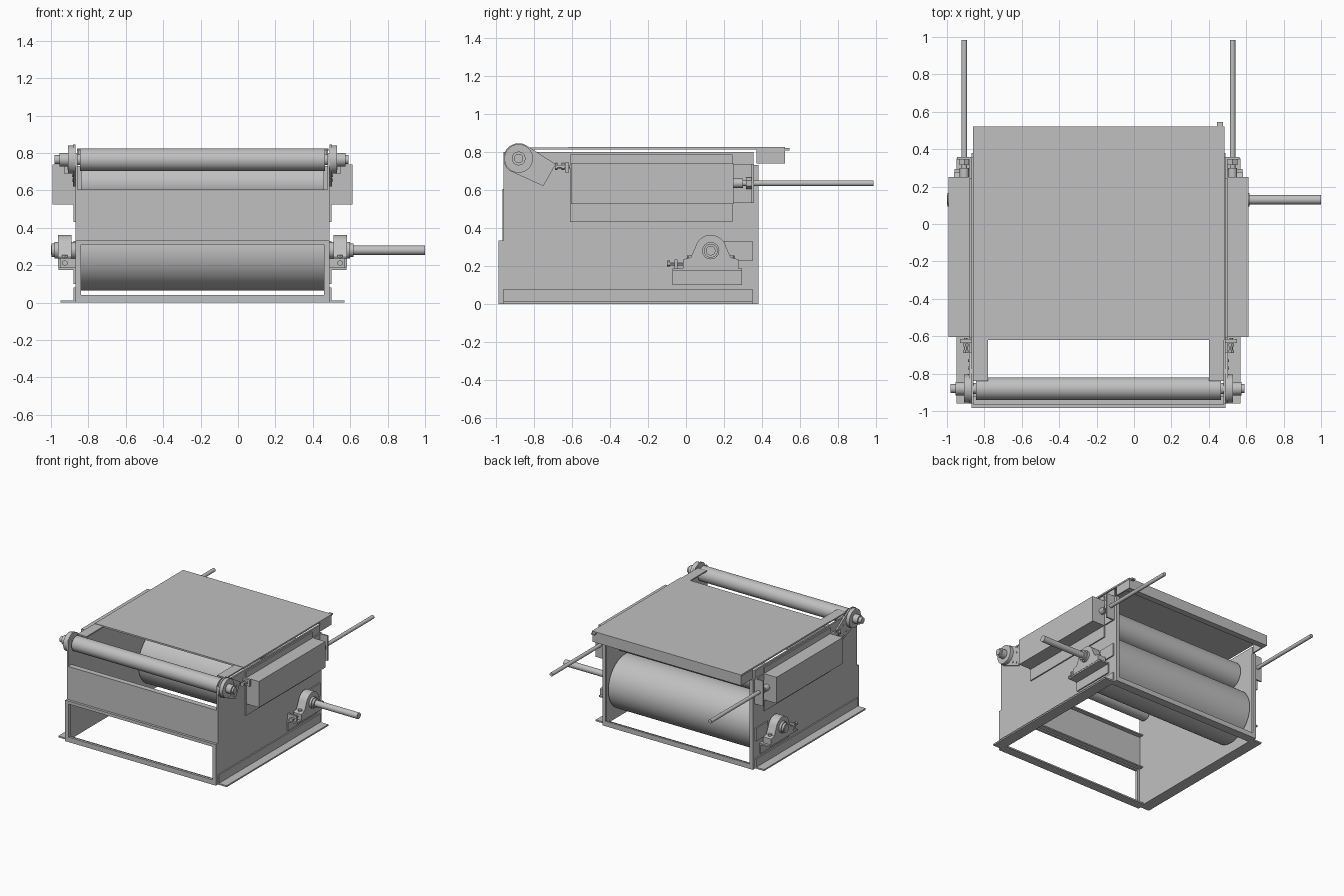
import bpy, bmesh, math
from mathutils import Matrix, Vector

cube = bpy.data.objects.get("Cube")
if cube:
    bpy.data.objects.remove(cube)

steel = bpy.data.materials.new("grey_steel")
GREY = (0.53, 0.53, 0.53, 1)
steel.diffuse_color = GREY
steel.use_nodes = True
steel.node_tree.nodes["Principled BSDF"].inputs["Base Color"].default_value = GREY

MID = -0.19  # centre plane of the frame
SIDES = (("right", -1), ("left", 1))


def finish(name, bm, smooth=False):
    bmesh.ops.recalc_face_normals(bm, faces=bm.faces)
    mesh = bpy.data.meshes.new(name)
    bm.to_mesh(mesh)
    bm.free()
    mesh.materials.append(steel)
    if smooth:
        mesh.shade_smooth()
        mesh.set_sharp_from_angle(angle=math.radians(30))
    obj = bpy.data.objects.new(name, mesh)
    bpy.context.collection.objects.link(obj)
    return obj


def box(name, x, y, z):
    bm = bmesh.new()
    size = [abs(r[1] - r[0]) for r in (x, y, z)]
    mid = Vector([(r[0] + r[1]) / 2 for r in (x, y, z)])
    bmesh.ops.create_cube(bm, size=1, matrix=Matrix.Translation(mid) @ Matrix.Diagonal((*size, 1)))
    return finish(name, bm)


def rod(name, start, end, radius, sides=40):
    bm = bmesh.new()
    a, b = Vector(start), Vector(end)
    turn = (b - a).to_track_quat("Z", "Y").to_matrix().to_4x4()
    bmesh.ops.create_cone(bm, cap_ends=True, segments=sides, radius1=radius, radius2=radius,
                          depth=(b - a).length, matrix=Matrix.Translation((a + b) / 2) @ turn)
    return finish(name, bm, sides > 8)


def slab(name, points, x, smooth=False):
    # extrude a (y, z) outline along x
    bm = bmesh.new()
    face = bm.faces.new([bm.verts.new((x[0], y, z)) for y, z in points])
    new = bmesh.ops.extrude_face_region(bm, geom=[face])["geom"]
    moved = [v for v in new if isinstance(v, bmesh.types.BMVert)]
    bmesh.ops.translate(bm, verts=moved, vec=(x[1] - x[0], 0, 0))
    return finish(name, bm, smooth)


def arc(y, z, r, start, end, steps=16):
    angles = [math.radians(start + (end - start) * i / steps) for i in range(steps + 1)]
    return [(y + r * math.cos(a), z + r * math.sin(a)) for a in angles]


def out(s, d0, d1):
    # x range measured outward from the centre plane
    return (MID + s * d0, MID + s * d1)


FULL = (MID - 0.67, MID + 0.67)
SHAFT_Y, SHAFT_Z = 0.13, 0.28
NOSE_Y, NOSE_Z = -0.88, 0.765

# Main shaft and drums
rod("drive_shaft", (-1, SHAFT_Y, SHAFT_Z), (1, SHAFT_Y, SHAFT_Z), 0.025)
rod("drive_drum", (MID - 0.65, SHAFT_Y, SHAFT_Z), (MID + 0.65, SHAFT_Y, SHAFT_Z), 0.215, 64)
rod("upper_drum", (MID - 0.65, SHAFT_Y, 0.635), (MID + 0.65, SHAFT_Y, 0.635), 0.11, 48)

# Nose roller
rod("nose_roller", (MID - 0.655, NOSE_Y, NOSE_Z), (MID + 0.655, NOSE_Y, NOSE_Z), 0.06, 48)
rod("nose_shaft", (MID - 0.79, NOSE_Y, NOSE_Z), (MID + 0.78, NOSE_Y, NOSE_Z), 0.024)

# Front panel with folded lips, and the window frame below it
box("front_panel", FULL, (-0.965, -0.955), (0.32, 0.605))
box("front_panel_top_lip", FULL, (-0.965, -0.92), (0.595, 0.605))
box("front_panel_bottom_lip", FULL, (-0.965, -0.92), (0.32, 0.33))
box("front_window_header", FULL, (-0.985, -0.965), (0.31, 0.335))
box("front_sill", FULL, (-0.985, -0.965), (0, 0.04))
box("front_sill_lip", FULL, (-0.985, -0.91), (0, 0.012))

# Back sill
box("back_sill", FULL, (0.365, 0.38), (0, 0.04))
box("back_sill_lip", FULL, (0.31, 0.38), (0, 0.012))

# Table top with its folded back edge
box("table_top", (MID - 0.67, MID + 0.675), (-0.62, 0.52), (0.812, 0.825))
box("table_back_edge", FULL, (0.508, 0.52), (0.738, 0.815))
box("table_back_lip", FULL, (0.47, 0.52), (0.738, 0.748))
box("table_corner_tab", (0.445, 0.475), (0.515, 0.545), (0.808, 0.82))

for side, s in SIDES:
    def part(name, d, y, z):
        return box(f"{side}_{name}", out(s, *d), y, z)

    def axle(name, d, y, z, r, sides=40):
        a, b = out(s, *d)
        return rod(f"{side}_{name}", (a, y, z), (b, y, z), r, sides)

    def lengthwise(name, d, y, z, r, sides=24):
        x = MID + s * d
        return rod(f"{side}_{name}", (x, y[0], z), (x, y[1], z), r, sides)

    # Side plate and its edge posts
    slab(f"{side}_side_plate", [(-0.96, 0), (0.38, 0), (0.38, 0.73), (0.355, 0.73),
                                (0.355, 0.8), (-0.96, 0.8)], out(s, 0.668, 0.68))
    part("front_post", (0.65, 0.68), (-0.985, -0.96), (0, 0.335))
    part("back_post", (0.65, 0.68), (0.365, 0.38), (0, 0.73))
    part("foot_flange", (0.68, 0.76), (-0.96, 0.35), (0, 0.012))
    part("foot_upright", (0.68, 0.69), (-0.96, 0.35), (0, 0.08))

    # Table arm and overhang
    part("table_arm", (0.59, 0.67), (-0.84, -0.615), (0.812, 0.822))
    part("table_side_edge", (0.66, 0.672), (0.37, 0.52), (0.738, 0.815))

    # Nose bearing arm: round head tapering back to a square end
    slab(f"{side}_nose_arm", arc(NOSE_Y, NOSE_Z, 0.08, 55, 235) + [(-0.75, 0.62), (-0.685, 0.735)],
         out(s, 0.68, 0.692))
    axle("nose_bearing", (0.682, 0.72), NOSE_Y, NOSE_Z, 0.075)
    axle("nose_hub", (0.72, 0.765), NOSE_Y, NOSE_Z, 0.036)
    axle("nose_collar", (0.655, 0.682), NOSE_Y, NOSE_Z, 0.03)
    for i, (y, z) in enumerate([(-0.77, 0.745), (-0.73, 0.725), (-0.81, 0.68), (-0.77, 0.655)]):
        axle(f"arm_screw_{i}", (0.692, 0.697), y, z, 0.008, 12)
    part("adjuster_tab", (0.68, 0.74), (-0.635, -0.615), (0.69, 0.745))
    lengthwise("adjuster_bolt", 0.71, (-0.69, -0.61), 0.722, 0.01, 12)
    lengthwise("adjuster_head", 0.71, (-0.69, -0.675), 0.722, 0.018, 6)
    lengthwise("adjuster_nut", 0.71, (-0.655, -0.64), 0.722, 0.018, 6)

    # Tensioner guard on a backing plate
    part("guard_backing", (0.68, 0.69), (-0.61, 0.245), (0.43, 0.785))
    part("tension_guard", (0.69, 0.803), (-0.605, 0.25), (0.525, 0.738))

    # Tensioner rod with bracket and nuts
    lengthwise("tension_rod", 0.717, (0.2, 0.985), 0.635, 0.015)
    part("tension_bracket", (0.68, 0.755), (0.345, 0.357), (0.53, 0.735))
    part("tension_bracket_web", (0.68, 0.69), (0.245, 0.357), (0.53, 0.735))
    lengthwise("tension_nut", 0.717, (0.315, 0.345), 0.635, 0.03, 6)
    lengthwise("tension_sleeve", 0.717, (0.25, 0.3), 0.635, 0.025)

    # Shaft bearing block on its shelf
    part("bearing_shelf", (0.68, 0.77), (-0.07, 0.295), (0.175, 0.187))
    part("shelf_upright", (0.68, 0.69), (-0.07, 0.295), (0.1, 0.187))
    outline = [(-0.015, 0.187), (0.275, 0.187), (0.275, 0.235), (0.235, 0.245)]
    outline += arc(SHAFT_Y, SHAFT_Z, 0.083, 15, 165) + [(0.025, 0.245), (-0.015, 0.235)]
    slab(f"{side}_bearing_block", outline, out(s, 0.7, 0.772), True)
    axle("bearing_hub", (0.68, 0.79), SHAFT_Y, SHAFT_Z, 0.045)
    axle("bearing_collar", (0.79, 0.807), SHAFT_Y, SHAFT_Z, 0.036)
    part("slot_cover", (0.68, 0.69), (0.2, 0.35), (0.225, 0.33))
    for y in (0.02, 0.24):
        x = MID + s * 0.736
        rod(f"{side}_bearing_bolt", (x, y, 0.23), (x, y, 0.255), 0.016, 6)
    part("push_tab", (0.68, 0.76), (-0.06, -0.045), (0.187, 0.235))
    lengthwise("push_bolt", 0.736, (-0.1, -0.015), 0.212, 0.009, 12)
    lengthwise("push_head", 0.736, (-0.1, -0.085), 0.212, 0.016, 6)
